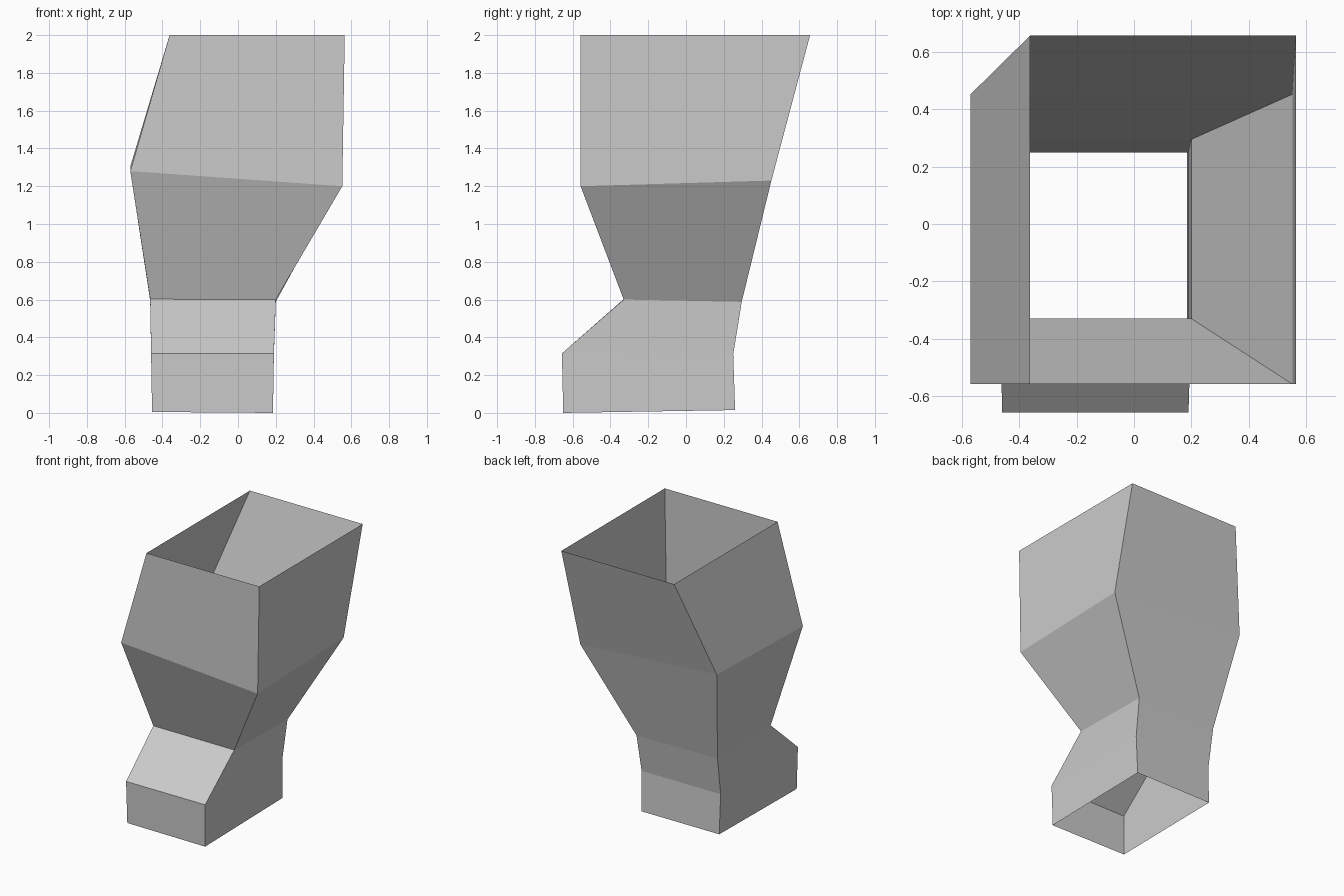
import bpy
import bmesh

cube = bpy.data.objects.get("Cube")
if cube:
    bpy.data.objects.remove(cube, do_unlink=True)

# Plain grey material
grey = bpy.data.materials.new("light_grey")
grey.use_nodes = True
colour = (0.6, 0.6, 0.6, 1.0)
grey.diffuse_color = colour
grey.node_tree.nodes["Principled BSDF"].inputs["Base Color"].default_value = colour

# Cross-sections: left x, right x, front y, back y,
# then heights of the four corners, counter-clockwise from (low x, front)
sections = [
    (-0.455, 0.185, -0.65, 0.26, (0.005, 0.0, 0.015, 0.015)),     # sole opening
    (-0.46, 0.19, -0.657, 0.25, (0.315, 0.315, 0.31, 0.31)),      # toe top
    (-0.465, 0.20, -0.33, 0.295, (0.602, 0.60, 0.588, 0.595)),    # ankle
    (-0.57, 0.552, -0.558, 0.452, (1.28, 1.20, 1.23, 1.305)),     # calf
    (-0.362, 0.565, -0.558, 0.657, (2.0, 2.0, 2.0, 2.0)),         # top opening
]


def add_ring(bm, x0, x1, y0, y1, heights):
    corners = ((x0, y0), (x1, y0), (x1, y1), (x0, y1))
    return [bm.verts.new((x, y, z)) for (x, y), z in zip(corners, heights)]


# Open, four-sided boot shell lofted through the sections
bm = bmesh.new()
rings = [add_ring(bm, *section) for section in sections]
for low, high in zip(rings, rings[1:]):
    for i in range(4):
        j = (i + 1) % 4
        bm.faces.new((low[i], low[j], high[j], high[i]))

mesh = bpy.data.meshes.new("boot_shell")
bm.to_mesh(mesh)
bm.free()
mesh.materials.append(grey)
boot = bpy.data.objects.new("boot_shell", mesh)
bpy.context.collection.objects.link(boot)
